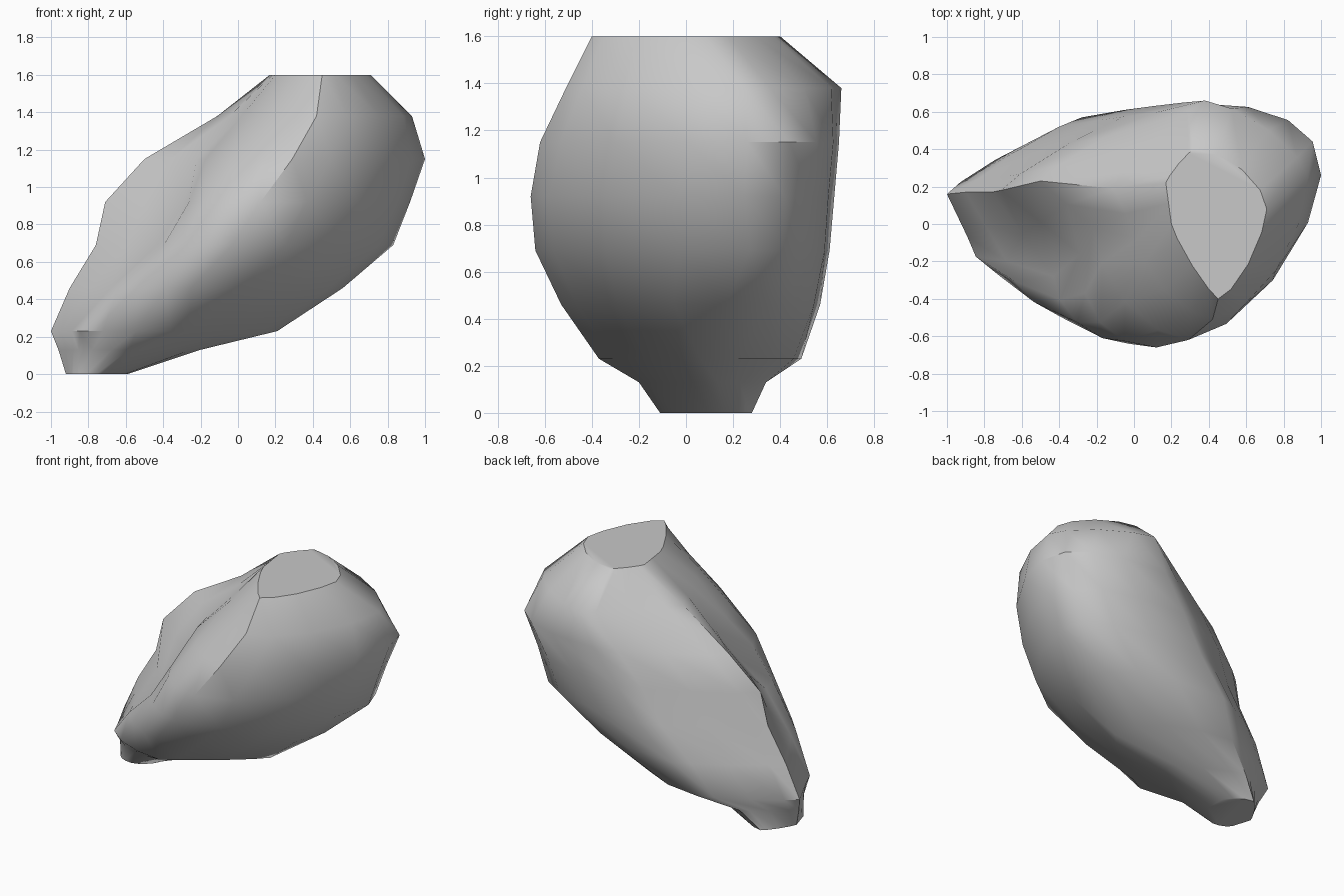
import bpy
import bmesh
from math import cos, sin, pi, radians

old = bpy.data.objects.get("Cube")
if old:
    bpy.data.objects.remove(old, do_unlink=True)

grey = bpy.data.materials.new("stone grey")
grey.use_nodes = True
colour = (0.58, 0.58, 0.58, 1)
grey.diffuse_color = colour
grey.node_tree.nodes["Principled BSDF"].inputs["Base Color"].default_value = colour

# Level slices: height, then west, north, east, south and groove points,
# then the flatness of the north-east, south-east and south-west curves
slices = [
    (0.00, (-.92, .08), (-.78, .28), (-.59, .10), (-.76, -.11), (-.89, -.02), (1.1, 1.1, 1)),
    (0.13, (-.96, .11), (-.66, .34), (-.20, .08), (-.58, -.20), (-.88, -.05), (1.6, 1.8, 1.2)),
    (0.23, (-1.0, .16), (-.42, .49), (.21, .06), (-.36, -.37), (-.89, -.07), (1, 1.8, 1.1)),
    (0.46, (-.90, .17), (-.28, .57), (.56, .17), (-.25, -.53), (-.68, -.20), (.85, 1.2, 1.2)),
    (0.69, (-.76, .17), (-.05, .61), (.83, .27), (-.03, -.64), (-.43, -.28), (.8, 1.15, 1.1)),
    (0.92, (-.71, .18), (.10, .63), (.92, .25), (.12, -.66), (-.29, -.16), (.85, 1.2, .9)),
    (1.15, (-.50, .23), (.27, .65), (1.0, .26), (.29, -.62), (-.22, -.02), (.8, 1.3, 1.2)),
    (1.38, (-.11, .19), (.38, .66), (.93, .25), (.42, -.51), (.02, -.08), (1.4, 1.2, 1.3)),
    (1.60, (.17, .22), (.32, .40), (.71, .08), (.45, -.40), (.20, .00), (1.2, 1.4, 1.7)),
]


def arc(a, b, horizontal, power, steps=4):
    """Quarter curve from a towards b; a higher power flattens it."""
    points = []
    for i in range(steps):
        t = i / steps * pi / 2
        c, s = cos(t) ** power, sin(t) ** power
        u, v = (1 - c, s) if horizontal else (s, 1 - c)
        points.append((a[0] + (b[0] - a[0]) * u, a[1] + (b[1] - a[1]) * v))
    return points


def outline(west, north, east, south, groove, flatness):
    north_east, south_east, south_west = flatness
    mid = tuple((g + w) / 2 for g, w in zip(groove, west))
    return (arc(west, north, True, 1.7) + arc(north, east, False, north_east)
            + arc(east, south, True, south_east)
            + arc(south, groove, False, south_west) + [groove, mid])


# Loft the body through the slices and cap both ends
bm = bmesh.new()
rings = [[bm.verts.new((x, y, z)) for x, y in outline(*points)]
         for z, *points in slices]
for low, high in zip(rings, rings[1:]):
    for i in range(len(low)):
        j = (i + 1) % len(low)
        bm.faces.new((low[i], low[j], high[j], high[i]))
bm.faces.new(rings[0])
bm.faces.new(rings[-1])
bmesh.ops.recalc_face_normals(bm, faces=bm.faces)

mesh = bpy.data.meshes.new("boulder_body")
bm.to_mesh(mesh)
bm.free()
mesh.materials.append(grey)
body = bpy.data.objects.new("boulder_body", mesh)
bpy.context.collection.objects.link(body)

# Smooth flanks with crisp rims around the caps
bpy.context.view_layer.objects.active = body
body.select_set(True)
bpy.ops.object.shade_smooth_by_angle(angle=radians(40))
